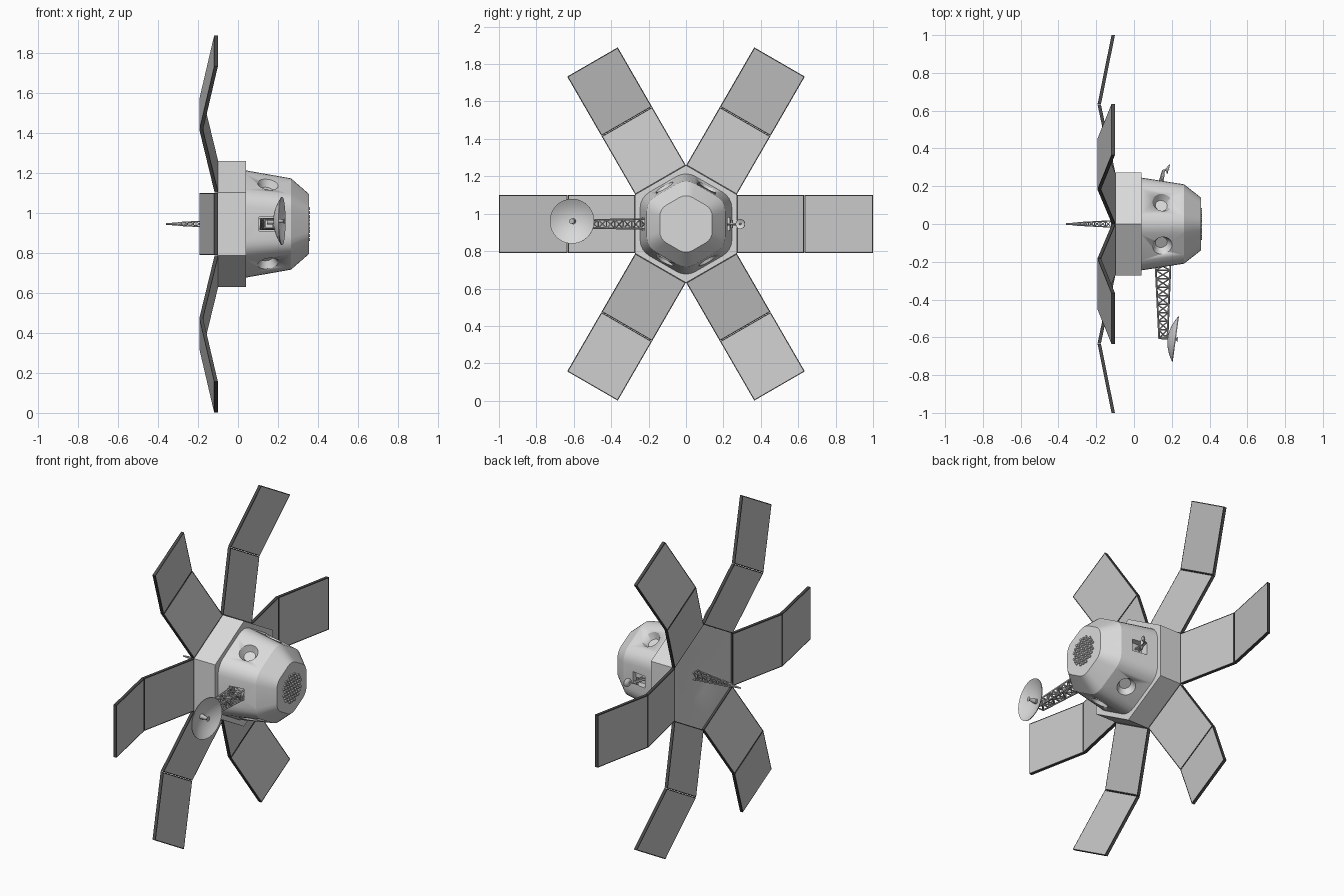
import bpy, bmesh, math
from math import sin, cos, pi, radians
from mathutils import Vector

cube = bpy.data.objects.get("Cube")
if cube:
    bpy.data.objects.remove(cube)

MID = 0.945                     # height of the craft's long axis (along x)


def material(name, value):
    m = bpy.data.materials.new(name)
    m.use_nodes = True
    color = (value, value, value, 1)
    m.diffuse_color = color
    m.node_tree.nodes["Principled BSDF"].inputs["Base Color"].default_value = color
    return m


HULL = material("hull light grey", 0.7)
PANEL = material("panel grey", 0.57)
FRAME = material("frame dark grey", 0.07)
TRUSS = material("truss grey", 0.5)


def at(x, r, t=0, ang=0):
    """Point at radius r, sideways offset t, turned by ang about the long axis."""
    return Vector((x, r * cos(ang) - t * sin(ang), MID + r * sin(ang) + t * cos(ang)))


def finish(name, bm, mats, limit=0):
    """Turn a bmesh into an object; edges under the limit angle are smooth."""
    bmesh.ops.remove_doubles(bm, verts=bm.verts, dist=0.0002)
    bmesh.ops.recalc_face_normals(bm, faces=bm.faces)
    for f in bm.faces:
        f.smooth = limit > 0
    for e in bm.edges:
        e.smooth = e.calc_face_angle(pi) < radians(limit)
    mesh = bpy.data.meshes.new(name)
    bm.to_mesh(mesh)
    bm.free()
    for m in mats:
        mesh.materials.append(m)
    ob = bpy.data.objects.new(name, mesh)
    bpy.context.collection.objects.link(ob)
    return ob


def skin(bm, rings, cap=True):
    rows = [[bm.verts.new(p) for p in ring] for ring in rings]
    n = len(rows[0])
    for a, b in zip(rows, rows[1:]):
        for i in range(n):
            j = (i + 1) % n
            bm.faces.new((a[i], a[j], b[j], b[i]))
    if cap:
        bm.faces.new(rows[0])
        bm.faces.new(rows[-1])


def rounded_hex(x, apothem, radius):
    """Hexagon with point up; radius equal to apothem gives a circle."""
    ring, steps = [], 4
    for k in range(6):
        mid = pi / 6 + k * pi / 3
        c = (apothem - radius) / cos(pi / 6)
        for i in range(steps + 1):
            a = mid + (i / steps - 0.5) * pi / 3
            ring.append(at(x, c * cos(mid) + radius * cos(a), 0)
                        + Vector((0, 0, c * sin(mid) + radius * sin(a))))
    return ring


def lathe(name, profile, origin, axis, mat, n=24, limit=40, cap=True):
    axis = Vector(axis).normalized()
    u = axis.orthogonal().normalized()
    v = axis.cross(u)
    bm = bmesh.new()
    skin(bm, [[Vector(origin) + axis * h + (u * cos(2 * pi * i / n) + v * sin(2 * pi * i / n)) * r
               for i in range(n)] for r, h in profile], cap)
    return finish(name, bm, [mat], limit)


def strut(bm, p, q, r, n=5):
    d = (q - p).normalized()
    u = d.orthogonal().normalized()
    v = d.cross(u)
    ring = [(u * cos(2 * pi * i / n) + v * sin(2 * pi * i / n)) * r for i in range(n)]
    skin(bm, [[p + o for o in ring], [q + o for o in ring]])


def truss(name, start, end, bays, r):
    """Tapering lattice between two four-cornered frames."""
    bm = bmesh.new()
    frames = [[a.lerp(b, k / bays) for a, b in zip(start, end)] for k in range(bays + 1)]
    for i in range(4):
        j = (i + 1) % 4
        strut(bm, start[i], end[i], r * 1.3)
        for k, f in enumerate(frames):
            strut(bm, f[i], f[j], r)
            if k < bays:
                a, b = (i, j) if k % 2 else (j, i)
                strut(bm, f[a], frames[k + 1][b], r)
    return finish(name, bm, [TRUSS], 0)


# Hexagonal base with a shallow hollow in its back
bm = bmesh.new()
skin(bm, [rounded_hex(*s) for s in (
    (-0.06, 0.004, 0.004), (-0.07, 0.13, 0.13), (-0.105, 0.262, 0.262),
    (-0.105, 0.272, 0), (0.04, 0.272, 0))])
finish("base_ring", bm, [HULL], 20)

# Tapered hull with rounded corners
bm = bmesh.new()
skin(bm, [rounded_hex(*s) for s in (
    (0.03, 0.247, 0.1), (0.265, 0.21, 0.09), (0.354, 0.14, 0.07))])
hull = finish("hull", bm, [HULL], 20)

# Cut the round portholes and the square equipment bays
cutters = []
SLOPE = Vector((0.155, 0, 0))
for k in (1, 2, 4, 5):
    ang = k * pi / 3
    out = at(0, 1, 0, ang) - at(0, 0) + SLOPE
    cutters.append(lathe("porthole_cutter", [(0.032, -0.035), (0.052, 0.0), (0.06, 0.02)],
                         at(0.15, 0.228, 0, ang), out, HULL))
for side in (-1, 1):
    bm = bmesh.new()
    bmesh.ops.create_cube(bm, size=1)
    for v in bm.verts:
        v.co = Vector((0.15 + v.co.x * 0.09, side * 0.23 + v.co.y * 0.08, MID + v.co.z * 0.07))
    cutters.append(finish("bay_cutter", bm, [HULL]))
bpy.context.view_layer.objects.active = hull
for c in cutters:
    mod = hull.modifiers.new("cut", "BOOLEAN")
    mod.operation, mod.solver, mod.object = "DIFFERENCE", "EXACT", c
    bpy.ops.object.modifier_apply(modifier=mod.name)
for c in cutters:
    bpy.data.objects.remove(c)

# Studded grid on the nose
bm = bmesh.new()
PITCH = 0.022
for row in range(-4, 5):
    for col in range(-5, 6):
        y, z = (col + 0.5 * (row % 2)) * PITCH, row * PITCH * 0.87
        if math.hypot(y, z) < 0.088:
            p = Vector((0.35, y, MID + z))
            strut(bm, p, p + Vector((0.011, 0, 0)), 0.008, 6)
finish("nose_grid", bm, [HULL])


# Six folded solar wings, each of two framed panels
def panel(name, ang, r0, x0, r1, x1):
    half, thick, rim = 0.156, 0.009, 0.008
    bm = bmesh.new()
    skin(bm, [[at(x + s * thick, r, t, ang) for s, t in
               ((-1, -half), (1, -half), (1, half), (-1, half))]
              for r, x in ((r0, x0), (r1, x1))])
    bm.normal_update()
    broad = [f for f in bm.faces if abs(f.normal.x) > 0.7]
    bmesh.ops.inset_individual(bm, faces=broad, thickness=rim)
    for f in broad:
        f.material_index = 1
    finish(name, bm, [FRAME, PANEL])


for k in range(6):
    panel(f"inner_panel_{k + 1}", k * pi / 3, 0.272, -0.108, 0.632, -0.184)
    panel(f"outer_panel_{k + 1}", k * pi / 3, 0.634, -0.184, 1.0, -0.11)


# Front boom carrying the main dish
def frame_y(y, x, hx, hz):
    return [Vector((x + a * hx, y, MID + b * hz)) for a, b in ((-1, -1), (1, -1), (1, 1), (-1, 1))]


truss("dish_boom", frame_y(-0.2, 0.153, 0.04, 0.026), frame_y(-0.605, 0.155, 0.022, 0.02), 9, 0.004)


def dish(name, centre, axis, radius, depth):
    bowl = [(radius * i / 8, depth * (i / 8) ** 2) for i in range(9)]
    bowl[0] = (0.001, 0)
    back = [(r, h - 0.004) for r, h in bowl]
    lathe(name, bowl + back[::-1], centre, axis, HULL, 32, 40)
    lathe(name + "_feed", [(radius * 0.13, 0), (radius * 0.06, depth * 1.1),
                           (radius * 0.12, depth * 1.25)], centre, axis, TRUSS, 10)


dish("main_dish", (0.182, -0.604, MID + 0.015), (1, -0.137, 0), 0.12, 0.04)
lathe("dish_mount", [(0.012, 0), (0.012, 0.05)], (0.145, -0.6, MID + 0.01), (1, 0, 0), TRUSS, 10)

# Small dish on a bracket at the rear
bm = bmesh.new()
for s in (-1, 1):
    strut(bm, Vector((0.14 + s * 0.012, 0.195, MID)), Vector((0.155, 0.28, MID)), 0.007)
strut(bm, Vector((0.15, 0.245, MID - 0.022)), Vector((0.15, 0.245, MID + 0.022)), 0.007)
strut(bm, Vector((0.15, 0.28, MID)), Vector((0.18, 0.292, MID)), 0.006)
finish("small_dish_bracket", bm, [TRUSS])
dish("small_dish", (0.175, 0.293, MID), (1, -0.3, 0), 0.026, 0.01)


# Tapered lattice mast and needle at the back
def frame_x(x, h):
    return [at(x, a * h, b * h) for a, b in ((-1, -1), (1, -1), (1, 1), (-1, 1))]


truss("back_mast", frame_x(-0.06, 0.02), frame_x(-0.3, 0.007), 8, 0.0025)
lathe("back_needle", [(0.01, 0), (0.004, 0.08)], at(-0.28, 0), (-1, 0, 0), TRUSS, 8)
